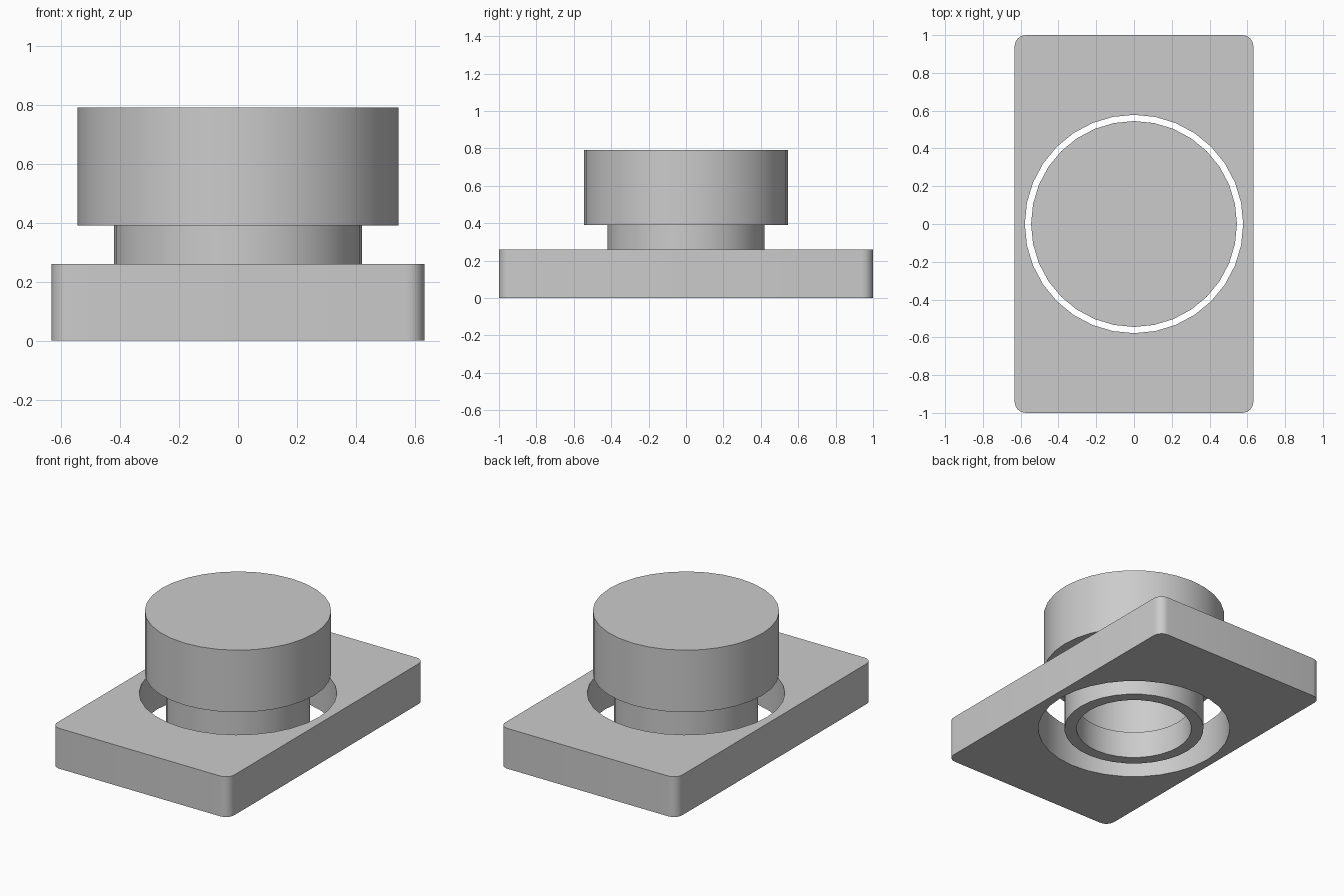
import bpy, bmesh, math

SIDES = 32
HEIGHT = 0.26

cube = bpy.data.objects.get("Cube")
if cube:
    bpy.data.objects.remove(cube, do_unlink=True)

grey = bpy.data.materials.new("plain_grey")
grey.use_nodes = True
grey.diffuse_color = (0.6, 0.6, 0.6, 1)
grey.node_tree.nodes["Principled BSDF"].inputs["Base Color"].default_value = (0.6, 0.6, 0.6, 1)


def add_object(name, bm):
    bmesh.ops.recalc_face_normals(bm, faces=bm.faces)
    mesh = bpy.data.meshes.new(name)
    bm.to_mesh(mesh)
    bm.free()
    mesh.materials.append(grey)
    obj = bpy.data.objects.new(name, mesh)
    bpy.context.collection.objects.link(obj)
    return obj


def smooth(obj):
    bpy.ops.object.select_all(action='DESELECT')
    obj.select_set(True)
    bpy.context.view_layer.objects.active = obj
    bpy.ops.object.shade_smooth_by_angle(angle=math.radians(30))


def lathe(name, profile):
    """Turn a list of (radius, height) points around z, capping open ends."""
    bm = bmesh.new()
    rings = [[bm.verts.new((r * math.cos(2 * math.pi * i / SIDES),
                            r * math.sin(2 * math.pi * i / SIDES), z))
              for i in range(SIDES)] for r, z in profile]
    for a, b in zip(rings, rings[1:]):
        for i in range(SIDES):
            j = (i + 1) % SIDES
            bm.faces.new((a[i], a[j], b[j], b[i]))
    bm.faces.new(rings[0])
    bm.faces.new(rings[-1])
    return add_object(name, bm)


# Base plate: block with rounded upright corners
bm = bmesh.new()
bmesh.ops.create_cube(bm, size=1)
for v in bm.verts:
    v.co = (v.co.x * 1.264, v.co.y * 2, (v.co.z + 0.5) * HEIGHT)
upright = [e for e in bm.edges if abs(e.verts[0].co.z - e.verts[1].co.z) > 0.1]
bmesh.ops.bevel(bm, geom=upright, offset=0.06, offset_type='OFFSET',
                segments=6, profile=0.5, affect='EDGES')
plate = add_object("base_plate", bm)

# Round opening through the plate
cutter = lathe("opening_cutter", [(0.578, -0.1), (0.578, HEIGHT + 0.1)])
cut = plate.modifiers.new("opening", 'BOOLEAN')
cut.operation = 'DIFFERENCE'
cut.solver = 'EXACT'
cut.object = cutter
bpy.context.view_layer.objects.active = plate
bpy.ops.object.modifier_apply(modifier=cut.name)
bpy.data.objects.remove(cutter, do_unlink=True)
smooth(plate)

# Button: wide cap on a hollow stem with an inner lip
button = lathe("button", [
    (0.545, 0.79), (0.545, 0.39),                # cap
    (0.42, 0.39), (0.42, 0),                     # stem outside
    (0.347, 0), (0.347, 0.175),                  # lip
    (0.38, 0.175), (0.38, 0.72),                 # cavity
])
smooth(button)
